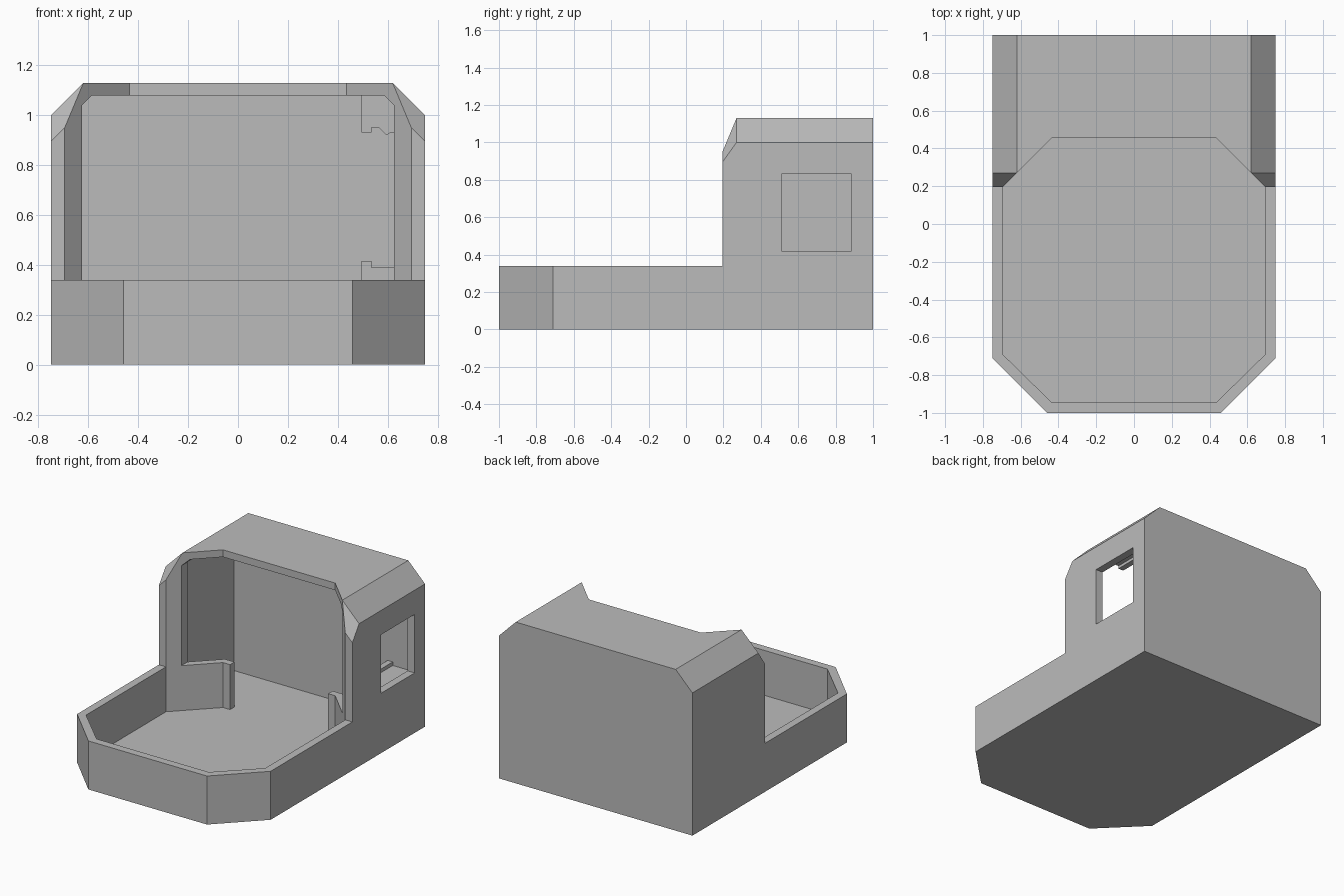
import bpy, bmesh
from mathutils import Vector

if "Cube" in bpy.data.objects:
    bpy.data.objects.remove(bpy.data.objects["Cube"])

grey = bpy.data.materials.new("plain_grey")
grey.diffuse_color = (0.5, 0.5, 0.5, 1)
grey.use_nodes = True
grey.node_tree.nodes["Principled BSDF"].inputs["Base Color"].default_value = grey.diffuse_color


def prism(name, points, axis, lo, hi):
    """Extrude a 2D outline: axis 'z' takes (x, y) points, axis 'y' takes (x, z)."""
    bm = bmesh.new()
    place = (lambda p, d: (p[0], p[1], d)) if axis == 'z' else (lambda p, d: (p[0], d, p[1]))
    a = [bm.verts.new(place(p, lo)) for p in points]
    b = [bm.verts.new(place(p, hi)) for p in points]
    bm.faces.new(a)
    bm.faces.new(b)
    for i in range(len(a)):
        j = (i + 1) % len(a)
        bm.faces.new((a[i], a[j], b[j], b[i]))
    bmesh.ops.recalc_face_normals(bm, faces=bm.faces)
    mesh = bpy.data.meshes.new(name)
    bm.to_mesh(mesh)
    bm.free()
    mesh.materials.append(grey)
    ob = bpy.data.objects.new(name, mesh)
    bpy.context.collection.objects.link(ob)
    return ob


def slice_off(ob, point, normal):
    """Remove everything on the normal side of a plane and close the cut."""
    bm = bmesh.new()
    bm.from_mesh(ob.data)
    geom = bm.verts[:] + bm.edges[:] + bm.faces[:]
    res = bmesh.ops.bisect_plane(bm, geom=geom, plane_co=point,
                                 plane_no=Vector(normal).normalized(), clear_outer=True)
    edges = [e for e in res['geom_cut'] if isinstance(e, bmesh.types.BMEdge)]
    bmesh.ops.contextual_create(bm, geom=edges)
    bmesh.ops.recalc_face_normals(bm, faces=bm.faces)
    bm.to_mesh(ob.data)
    bm.free()


def combine(ob, other, operation):
    """Apply a boolean and discard the helper object."""
    mod = ob.modifiers.new("combine", 'BOOLEAN')
    mod.operation, mod.object, mod.solver = operation, other, 'EXACT'
    bpy.context.view_layer.update()
    deps = bpy.context.evaluated_depsgraph_get()
    mesh = bpy.data.meshes.new_from_object(ob.evaluated_get(deps))
    ob.modifiers.clear()
    ob.data = mesh
    bpy.data.objects.remove(other)


def mirrored(half):
    return half + [(-x, v) for x, v in reversed(half)]


# Tray with clipped front corners
body = prism("housing", mirrored([(0.46, -1), (0.75, -0.71), (0.75, 1)]), 'z', 0, 0.34)

# Rear hood with chamfered top and sloping front corners
hood = prism("hood", mirrored([(0.75, 0), (0.75, 1), (0.62, 1.13)]), 'y', 0.195, 1)
for s in (1, -1):
    slice_off(hood, (s * 0.75, 0.195, 0.895), (s, -1.4, 1))
combine(body, hood, 'UNION')

# Eight-sided well, open to the top
well = prism("well_cutter", mirrored([(0.435, -0.945), (0.695, -0.69), (0.695, 0.195),
                                      (0.435, 0.455)]), 'z', 0.025, 1.4)
combine(body, well, 'DIFFERENCE')

# Chamber inside the hood, leaving the slanted partition walls
chamber = prism("chamber_cutter", mirrored([(0.38, 0.44), (0.38, 0.505), (0.455, 0.505),
                                            (0.695, 0.265), (0.695, 0.95)]), 'z', 0.025, 1.3)
ceiling = prism("ceiling_limit", mirrored([(0.72, 0), (0.72, 0.96), (0.6, 1.08)]), 'y', 0, 1.2)
combine(chamber, ceiling, 'INTERSECT')
combine(body, chamber, 'DIFFERENCE')

# Front opening through the partition walls
opening = prism("opening_cutter", mirrored([(0.625, 0.34), (0.625, 1.04), (0.585, 1.08)]),
                'y', 0.1, 0.9)
combine(body, opening, 'DIFFERENCE')

# Window in the right wall
window = prism("window_cutter", [(0.66, 0.42), (0.8, 0.42), (0.8, 0.83), (0.66, 0.83)],
               'y', 0.51, 0.885)
combine(body, window, 'DIFFERENCE')

# Holding rails below and above the window
prism("lower_rail", [(0.495, 0.32), (0.495, 0.415), (0.535, 0.415), (0.535, 0.39),
                     (0.7, 0.39), (0.7, 0.32)], 'y', 0.48, 0.95)
prism("upper_rail", [(0.495, 1.085), (0.495, 0.93), (0.535, 0.93), (0.535, 0.95),
                     (0.565, 0.95), (0.595, 0.92), (0.61, 0.93), (0.7, 0.93),
                     (0.7, 0.985), (0.6, 1.085)], 'y', 0.48, 0.95)
